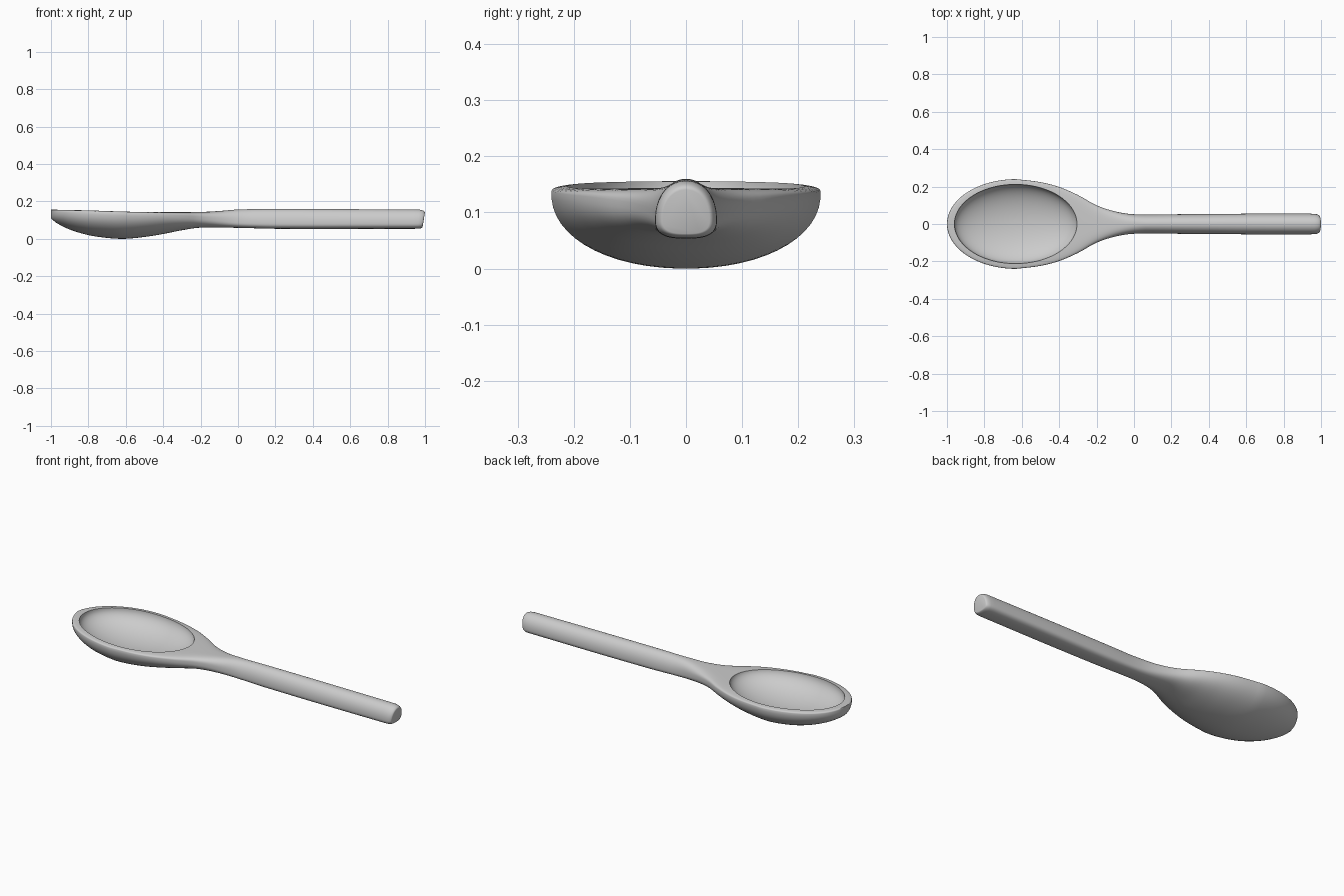
import bpy, bmesh, math

cube = bpy.data.objects.get("Cube")
if cube:
    bpy.data.objects.remove(cube)

SIDES = 56

# One plain material
wood = bpy.data.materials.new("light grey")
wood.use_nodes = True
grey = (0.6, 0.6, 0.6, 1)
wood.diffuse_color = grey
wood.node_tree.nodes["Principled BSDF"].inputs["Base Color"].default_value = grey


def curve(points, x):
    """Smooth curve through (x, value) points."""
    if x <= points[0][0]:
        return points[0][1]
    if x >= points[-1][0]:
        return points[-1][1]

    def slope(i):
        a, b = points[max(i - 1, 0)], points[min(i + 1, len(points) - 1)]
        return (b[1] - a[1]) / (b[0] - a[0])
    i = max(k for k, p in enumerate(points) if p[0] <= x)
    (x0, v0), (x1, v1) = points[i], points[i + 1]
    d = x1 - x0
    t = (x - x0) / d
    return ((1 + 2 * t) * (1 - t) ** 2 * v0 + t * (1 - t) ** 2 * d * slope(i)
            + t * t * (3 - 2 * t) * v1 - t * t * (1 - t) * d * slope(i + 1))


def power(v, n):
    return math.copysign(abs(v) ** (2 / n), v)


def loft(name, rings):
    """Skin closed rings of equal length and cap both ends."""
    bm = bmesh.new()
    loops = [[bm.verts.new(p) for p in ring] for ring in rings]
    for a, b in zip(loops, loops[1:]):
        for k in range(len(a)):
            j = (k + 1) % len(a)
            bm.faces.new((a[k], a[j], b[j], b[k]))
    bm.faces.new(loops[0])
    bm.faces.new(loops[-1])
    bmesh.ops.recalc_face_normals(bm, faces=bm.faces)
    mesh = bpy.data.meshes.new(name)
    bm.to_mesh(mesh)
    bm.free()
    obj = bpy.data.objects.new(name, mesh)
    bpy.context.collection.objects.link(obj)
    mesh.materials.append(wood)
    return obj


# Spoon outline: half width, top, underside and height of the widest line
width = [(-.63, .24), (-.5, .224), (-.4, .198), (-.3, .155), (-.2, .1),
         (-.1, .067), (0, .052), (.2, .052), (.6, .055), (.95, .055)]
top = [(-1, .156), (-.8, .154), (-.6, .148), (-.4, .144), (-.2, .144),
       (-.1, .149), (0, .157), (.2, .16), (.94, .157)]
under = [(-1, .11), (-.97, .085), (-.9, .05), (-.8, .02), (-.7, .005), (-.61, 0),
         (-.5, .01), (-.4, .026), (-.3, .046), (-.2, .06), (0, .059),
         (.2, .054), (.95, .054)]
widest = [(-1, .142), (-.6, .132), (-.35, .122), (-.15, .107), (.05, .088), (1, .088)]
upper_round = [(-.35, 5), (-.15, 3.2), (.05, 2.1)]
lower_round = [(-.4, 2.1), (0, 2.8)]


def section(x, shrink=1.0, lean=0.0):
    if x < -.63:
        w = .24 * math.sqrt(max(1 - ((x + .63) / .37) ** 2, .0002))
    else:
        w = curve(width, x)
    hi, lo, mid = curve(top, x), curve(under, x), curve(widest, x)
    nu, nl = curve(upper_round, x), curve(lower_round, x)
    ring = []
    for k in range(SIDES):
        a = 2 * math.pi * (k + .5) / SIDES
        c, s = math.cos(a), math.sin(a)
        n = nu if s > 0 else nl
        h = (hi - mid) if s > 0 else (mid - lo)
        z = mid + shrink * h * power(s, n)
        ring.append((x + lean * (z - .145), shrink * w * power(c, n), z))
    return ring


tip = [-.63 - .37 * math.cos(math.pi / 2 * i / 24) for i in range(24)]
body = [-.63 + 1.57 * i / 64 for i in range(65)]
rings = [section(x) for x in tip + body]
# Rounded handle end, leaning slightly
for i in range(1, 8):
    a = math.pi / 2 * i / 7
    rings.append(section(.955 + .045 * math.sin(a), .76 + .24 * math.cos(a), .16 * math.sin(a)))
spoon = loft("spoon", rings)

# Hollow of the bowl
levels = []
for i in range(1, 21):
    a = math.pi / 2 * i / 20
    levels.append((math.sin(a), .148 - .108 * math.cos(a)))
levels.append((1.0, .25))
hollow = loft("bowl_cutter", [
    [(-.632 + .328 * r * math.cos(t), .212 * r * math.sin(t), z)
     for t in [2 * math.pi * k / 72 for k in range(72)]] for r, z in levels])

bpy.ops.object.select_all(action="DESELECT")
bpy.context.view_layer.objects.active = spoon
spoon.select_set(True)
cut = spoon.modifiers.new("hollow", "BOOLEAN")
cut.operation = "DIFFERENCE"
cut.solver = "EXACT"
cut.object = hollow
bpy.ops.object.modifier_apply(modifier=cut.name)
bpy.data.objects.remove(hollow)
bpy.ops.object.shade_smooth_by_angle(angle=math.radians(40))
